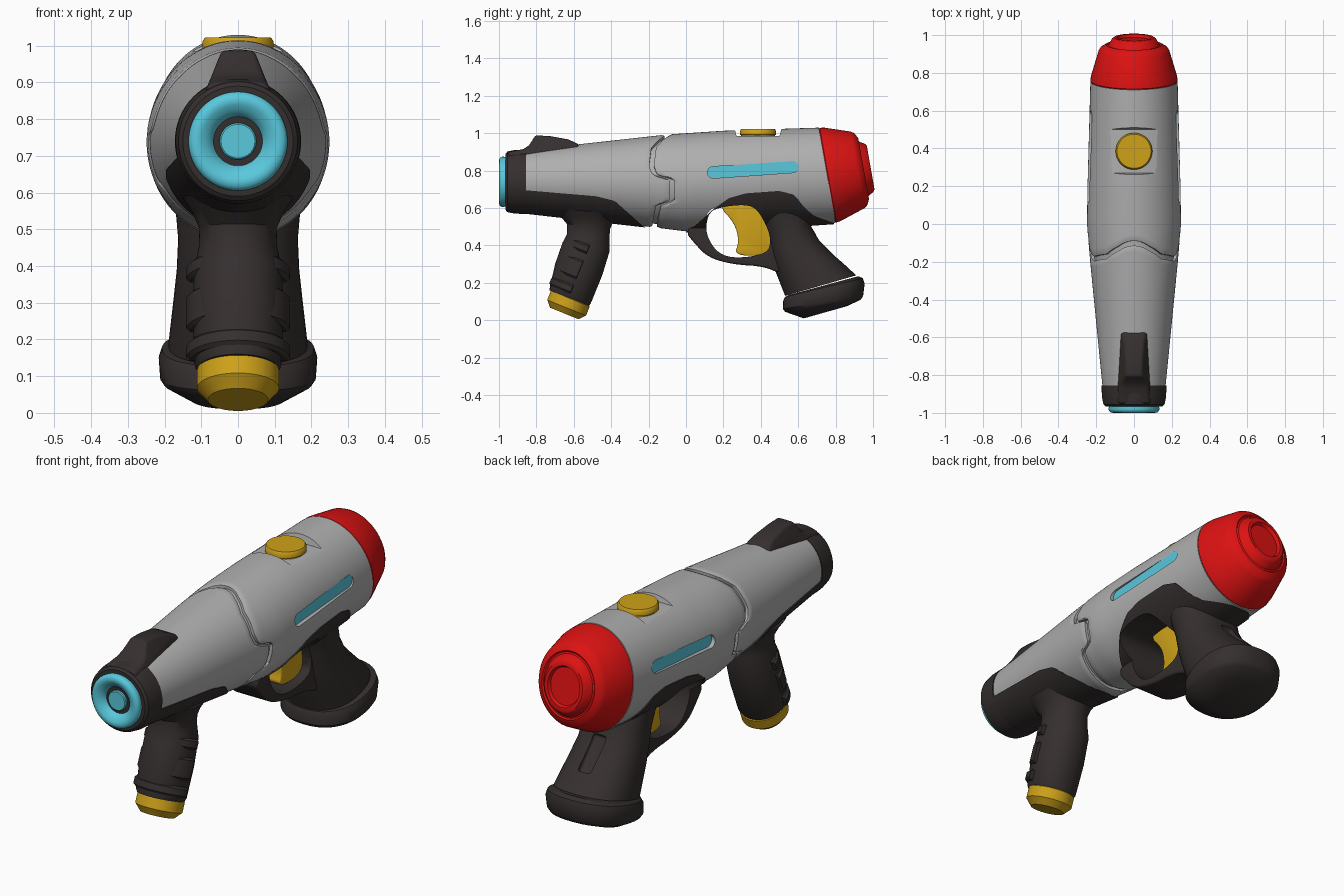
import bpy, bmesh
from math import sin, cos, pi, acos, copysign, radians
from mathutils import Vector

old = bpy.data.objects.get("Cube")
if old:
    bpy.data.objects.remove(old, do_unlink=True)


def material(name, *rgb):
    m = bpy.data.materials.new(name)
    m.use_nodes = True
    m.diffuse_color = (*rgb, 1)
    m.node_tree.nodes["Principled BSDF"].inputs["Base Color"].default_value = (*rgb, 1)
    return m


GREY = material("shell grey", .43, .43, .43)
DARK = material("grip charcoal", .036, .028, .028)
RED = material("cap red", .72, .006, .006)
YELLOW = material("trigger yellow", .62, .36, .01)
CYAN = material("glow cyan", .1, .58, .72)


def skin(name, rows, mat, loop=False, bevel=0):
    """Skin closed rings of points into a solid."""
    bm = bmesh.new()
    rings = [[bm.verts.new(p) for p in r] for r in rows]
    n = len(rings[0])
    pairs = list(zip(rings, rings[1:])) + ([(rings[-1], rings[0])] if loop else [])
    for a, b in pairs:
        for i in range(n):
            j = (i + 1) % n
            bm.faces.new((a[i], a[j], b[j], b[i]))
    if not loop:
        bm.faces.new(rings[0])
        bm.faces.new(rings[-1])
    bmesh.ops.recalc_face_normals(bm, faces=bm.faces)
    me = bpy.data.meshes.new(name)
    bm.to_mesh(me)
    bm.free()
    ob = bpy.data.objects.new(name, me)
    bpy.context.collection.objects.link(ob)
    me.materials.append(mat)
    if bevel:
        mod = ob.modifiers.new("bevel", 'BEVEL')
        mod.width, mod.segments, mod.limit_method = bevel, 3, 'ANGLE'
        activate(ob)
        bpy.ops.object.modifier_apply(modifier=mod.name)
    return ob


def activate(ob):
    bpy.ops.object.select_all(action='DESELECT')
    ob.select_set(True)
    bpy.context.view_layer.objects.active = ob


def rounded(poly, times=2):
    for _ in range(times):
        out = []
        for (a, b), (c, d) in zip(poly, poly[1:] + poly[:1]):
            out += [(a * .75 + c * .25, b * .75 + d * .25), (a * .25 + c * .75, b * .25 + d * .75)]
        poly = out
    return poly


def prism(name, poly, w, mat, bevel=0):
    return skin(name, [[(x, y, z) for y, z in poly] for x in (-w, w)], mat, bevel=bevel)


def lathe(name, prof, origin, axis, mat, sx=1, n=64):
    o, a = Vector((0, *origin)), Vector((0, *axis)).normalized()
    u = Vector((0, -a.z, a.y))
    ang = [2 * pi * i / n for i in range(n)]
    return skin(name, [[o + a * h + u * r * sin(t) + Vector((r * sx * cos(t), 0, 0))
                        for t in ang] for r, h in prof], mat)


def loft(name, stations, mat, power=.85, n=48):
    """Rounded sections, each from a front to a back point with a half width."""
    def p(v):
        return copysign(abs(v) ** power, v)
    rows = []
    for f, b, w in stations:
        f, b = Vector((0, *f)), Vector((0, *b))
        rows.append([(f + b) / 2 + (f - b) / 2 * p(cos(t)) + Vector((w * p(sin(t)), 0, 0))
                     for t in (2 * pi * i / n for i in range(n))])
    return skin(name, rows, mat)


def cut(ob, cutter):
    mod = ob.modifiers.new("cut", 'BOOLEAN')
    mod.operation, mod.solver, mod.object = 'DIFFERENCE', 'EXACT', cutter
    activate(ob)
    bpy.ops.object.modifier_apply(modifier=mod.name)


def interp(keys, v):
    if v <= keys[0][0]:
        return keys[0][1]
    for (a, b), (c, d) in zip(keys, keys[1:]):
        if v <= c:
            return b + (d - b) * (v - a) / (c - a)
    return keys[-1][1]


# Hull outline: top, bottom and half width along y
TOP = [(-.9, .905), (-.58, .94), (-.1, .993), (.2, 1.013), (.72, 1.03)]
BOTTOM = [(-.9, .58), (-.2, .5), (0, .475), (.3, .485), (.8, .52)]
WIDTH = [(-.9, .163), (-.2, .232), (0, .249), (.2, .246), (.75, .231)]
SEAM = [(.47, -.185), (.61, -.16), (.64, -.088), (.75, -.085), (.78, -.18),
        (.83, -.197), (.93, -.185), (.97, -.145), (.993, -.105)]


def hull(y, phi, off=0):
    t, b = interp(TOP, y), interp(BOTTOM, y)
    return Vector(((interp(WIDTH, y) + off) * sin(phi), y, (t + b) / 2 - ((t - b) / 2 + off) * cos(phi)))


RING = [2 * pi * i / 128 for i in range(128)]


def seam(phi):
    return interp(SEAM, hull(-.15, phi).z)


def slant(phi):
    return .755 - (hull(.75, phi).z - .775) * .176


def shell(name, start, end, lip, rows=24):
    """Hull section between two edge curves; a cup is sunk in the seam end."""
    out = [[hull(lip, p, -.03) for p in RING], [hull(start(p), p, -.03) for p in RING],
           [hull(start(p), p, -.006) for p in RING]]
    for k in range(rows + 1):
        s = .006 / .3 if k == 0 else k / rows
        out.append([hull(start(p) + (end(p) - start(p)) * s, p) for p in RING])
    return skin(name, out, GREY)


front_shell = shell("front_shell", seam, lambda p: -.9, -.3)
rear_shell = shell("rear_shell", lambda p: seam(p) + .025, slant, .07)
skin("seam_core", [[hull(y, p, -.02) for p in RING] for y in (-.28, -.1, .06)], GREY)


# Dark panels wrapping the underside of the hull
def underside(name, edge, rows=48, cols=40):
    out = []
    y0, y1 = edge[0][0], edge[-1][0]
    for k in range(rows + 1):
        y = y0 + (y1 - y0) * k / rows
        t, b = interp(TOP, y), interp(BOTTOM, y)
        z = max(interp(edge, y), b + .003)
        m = acos(((t + b) / 2 - z) / ((t - b) / 2))
        out.append([hull(y, m * (2 * i / cols - 1), .006) for i in range(cols + 1)])
    return skin(name, out, DARK)


underside("front_panel", [(-.9, .70), (-.48, .665), (-.38, .64), (-.3, .57), (-.22, .5)])
saddle = underside("grip_saddle", [(0, .475), (.06, .52), (.15, .6), (.23, .655), (.32, .68), (.5, .693),
                                   (.58, .672), (.63, .61), (.68, .565), (.79, .525)])

# Rear grip, foot and trigger guard
grip = loft("rear_grip", [((.37, .64), (.61, .66), .19), ((.38, .61), (.635, .61), .175),
                          ((.43, .45), (.67, .5), .163), ((.45, .35), (.715, .425), .167),
                          ((.475, .27), (.78, .36), .175), ((.53, .13), (.91, .24), .19)], DARK)
loft("grip_foot", [((.55, .135), (.92, .235), .185), ((.53, .125), (.945, .225), .207),
                   ((.52, .105), (.955, .195), .216), ((.518, .06), (.947, .13), .212),
                   ((.53, .045), (.935, .11), .2), ((.63, .01), (.86, .075), .13)], DARK)
guard = prism("trigger_guard", rounded([(-.01, .48), (.05, .405), (.12, .335), (.25, .298), (.42, .288),
                                        (.52, .24), (.58, .45), (.56, .66), (.3, .66), (.1, .55)]),
              .1, DARK, bevel=.025)
HOLE = rounded([(.105, .5), (.125, .58), (.19, .605), (.3, .618), (.37, .605), (.425, .52),
                (.455, .43), (.435, .355), (.27, .33), (.175, .355), (.12, .43)])
hole = prism("hole_cutter", HOLE, .5, DARK)
wide_hole = prism("wide_hole_cutter", [(.28 + (y - .28) * 1.06, .47 + (z - .47) * 1.06) for y, z in HOLE], .5, DARK)
groove = prism("groove_cutter", [(.677, .445), (.807, .30), (.87, .36), (.74, .5)], .036, DARK, bevel=.012)
for part in (saddle, grip, guard):
    cut(part, hole)
cut(grip, groove)
prism("trigger", rounded([(.17, .615), (.3, .63), (.38, .61), (.43, .52), (.462, .43), (.44, .345),
                          (.255, .345), (.285, .42), (.26, .52)]), .05, YELLOW, bevel=.012)

# Side light slots and top button recess
slot = []
for cy, cz, a0 in ((.57, .82, -90), (.145, .79, 90)):
    slot += [(cy + .031 * cos(radians(a0 + 15 * i)), cz + .031 * sin(radians(a0 + 15 * i))) for i in range(13)]
slot_cutter = prism("slot_cutter", slot, .5, GREY)
recess = prism("recess_cutter", [(.24, 1.1), (.27, .985), (.5, .985), (.53, 1.1)], .2, GREY)
for c in (wide_hole, slot_cutter, recess):
    cut(rear_shell, c)
for c in (hole, wide_hole, slot_cutter, recess, groove):
    bpy.data.objects.remove(c, do_unlink=True)
prism("side_light", slot, .225, CYAN)
lathe("top_button", [(.09, .95), (.09, .99), (.097, .992), (.097, 1.012), (.09, 1.022)], (.385, 0), (0, 1), YELLOW)

# Rear cap with stepped end
lathe("rear_cap", [(.22, -.03), (.25, -.005), (.257, .005), (.253, .03), (.208, .165), (.196, .182), (.165, .198),
                   (.158, .192), (.15, .195), (.13, .228), (.118, .236), (.1, .236), (.092, .22)],
      (.755, .775), (.985, .174), RED, sx=.9)

# Muzzle: collar, glowing ring and centre disc
lathe("muzzle_collar", [(.172, .04), (.17, -.02), (.162, -.06), (.15, -.07)], (-.895, .74), (1, 0), DARK)
lathe("muzzle_ring", [(.13, .05), (.135, .02), (.132, .01), (.124, .003), (.112, 0), (.1, .003),
                      (.085, .012), (.07, .025), (.062, .05)], (-1, .74), (1, 0), CYAN).data
lathe("muzzle_disc", [(.05, .05), (.05, .024), (.046, .02)], (-1, .74), (1, 0), CYAN)

# Front sight, widening toward its base
sight = prism("front_sight", [(-.955, .86), (-.95, .9), (-.87, .915), (-.84, .935), (-.805, .988), (-.73, .985),
                              (-.63, .967), (-.575, .942), (-.57, .9)], .045, DARK, bevel=.012)
for v in sight.data.vertices:
    v.co.x *= 1 + max(0, .985 - v.co.z) * 9

# Front grip with finger bands and end cap
loft("front_grip", [((-.71, .6), (-.36, .57), .15), ((-.675, .56), (-.385, .535), .125),
                    ((-.637, .515), (-.405, .49), .105), ((-.637, .46), (-.41, .44), .107),
                    ((-.66, .415), (-.408, .37), .12), ((-.70, .3), (-.448, .24), .124),
                    ((-.728, .175), (-.51, .088), .118), ((-.73, .16), (-.52, .075), .108)], DARK, power=.95)
E, UP = Vector((0, -.645, .05)), Vector((0, .375, .927))
FORE = Vector((0, -.927, .375))
for k, (h0, h1) in enumerate(((.095, .145), (.18, .285), (.325, .375))):
    prof = [(.09, h0), (.125, h0), (.135, h0 + .01), (.135, h1 - .01), (.125, h1), (.09, h1)]
    skin("finger_band_%d" % (k + 1), [[E + UP * h + FORE * r * sin(t) + Vector((r * 1.05 * cos(t), 0, 0))
         for r, h in prof] for t in (radians(5 + 170 * i / 32) for i in range(33))], DARK)
lathe("front_grip_cap", [(.082, -.015), (.106, .012), (.112, .018), (.112, .07), (.1, .08)],
      E.yz, UP.yz, YELLOW)

# Smooth shading with crisp edges
for ob in bpy.context.scene.objects:
    if ob.type == 'MESH':
        activate(ob)
        bpy.ops.object.shade_smooth_by_angle(angle=radians(35))
